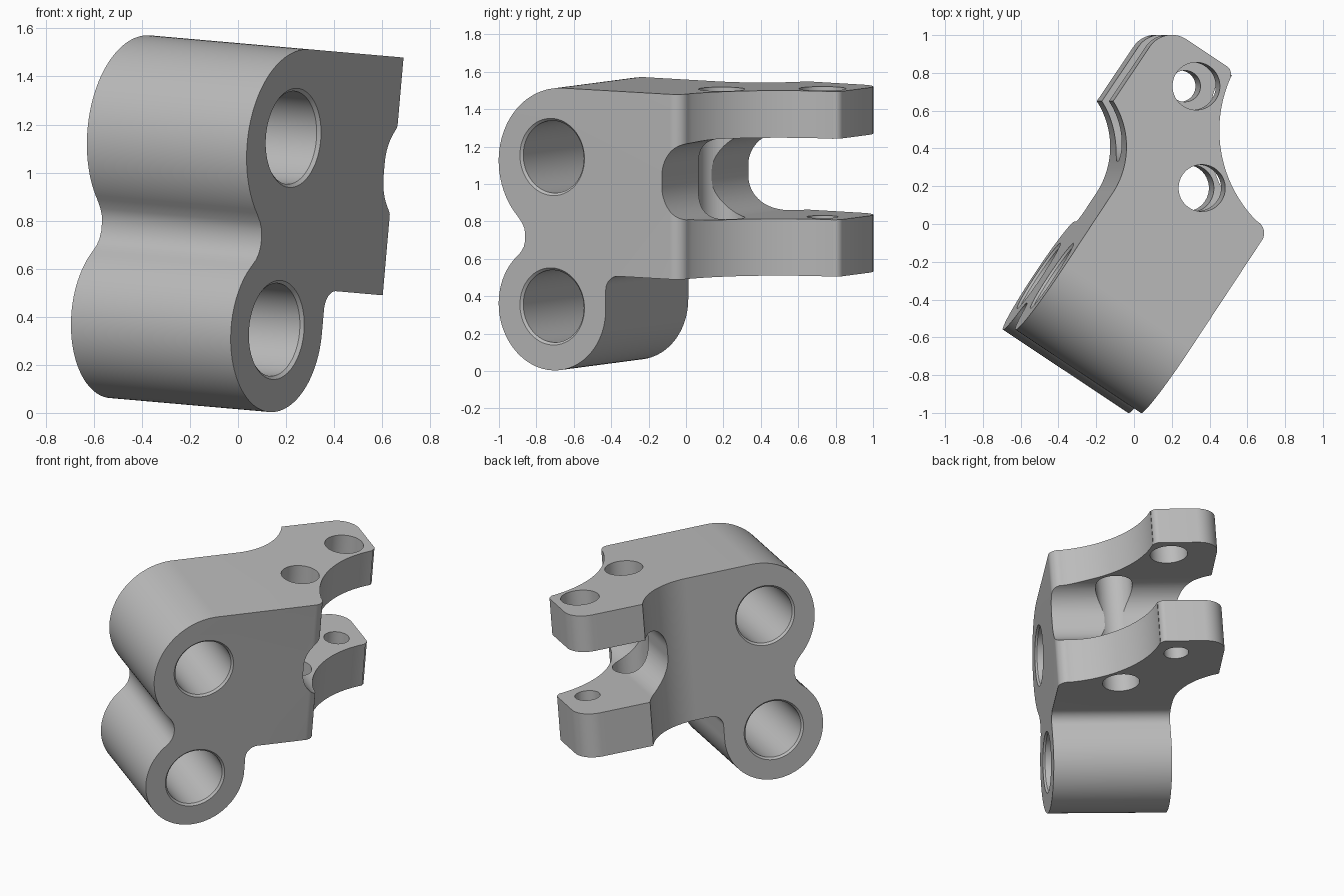
import bpy, bmesh
from math import radians, cos, sin
from mathutils import Matrix

cube = bpy.data.objects.get("Cube")
if cube:
    bpy.data.objects.remove(cube)


def arc(cx, cy, r, a0, a1, n=24):
    steps = [radians(a0 + (a1 - a0) * i / n) for i in range(n + 1)]
    return [(cx + r * cos(a), cy + r * sin(a)) for a in steps]


def loft(name, sections, across):
    """Skin matching 2D outlines; across=True stacks them along x, else along z."""
    bm = bmesh.new()
    rings = []
    for d, pts in sections:
        rings.append([bm.verts.new((d, p, q) if across else (p, q, d)) for p, q in pts])
    n = len(rings[0])
    for a, b in zip(rings, rings[1:]):
        for i in range(n):
            j = (i + 1) % n
            bm.faces.new((a[i], a[j], b[j], b[i]))
    bm.faces.new(rings[0])
    bm.faces.new(rings[-1])
    bmesh.ops.recalc_face_normals(bm, faces=bm.faces)
    mesh = bpy.data.meshes.new(name)
    bm.to_mesh(mesh)
    bm.free()
    ob = bpy.data.objects.new(name, mesh)
    bpy.context.collection.objects.link(ob)
    return ob


def hole(name, cx, cy, stations, across):
    return loft(name, [(d, arc(cx, cy, r, 0, 354.375, 63)) for d, r in stations], across)


def combine(target, cutter, operation):
    mod = target.modifiers.new(cutter.name, 'BOOLEAN')
    mod.object, mod.operation, mod.solver = cutter, operation, 'EXACT'
    bpy.context.view_layer.objects.active = target
    bpy.ops.object.modifier_apply(modifier=mod.name)
    bpy.data.objects.remove(cutter)


LEFT, RIGHT = -0.297, 0.503      # end faces of the lugs
BOTTOM, TOP = 0.54, 1.533        # underside and top of the arms
FRONT = -0.868

# Side outline: two rounded lugs, a waist between them, a thick plate behind
side = ([(0.95, TOP)]
        + arc(FRONT + 0.41, TOP - 0.41, 0.41, 90, 225, 40)
        + [(-0.718, 0.797), (-0.703, 0.767), (-0.698, 0.735),
           (-0.698, 0.705), (-0.707, 0.67), (-0.724, 0.642)]
        + arc(-0.525, 0.358, 0.343, 131, 360, 60)
        + arc(-0.102, 0.46, 0.08, 180, 90, 12)
        + [(0.95, BOTTOM)])
bracket = loft("clevis_bracket", [(-0.9, side), (0.9, side)], True)

# Plan outline: block narrowing through two sweeping curves into an offset arm
plan = ([(RIGHT, -1.2)]
        + arc(RIGHT - 0.07, 0.229, 0.07, 0, 90, 12)
        + arc(0.56, 0.965, 0.68, 258, 188, 40)
        + arc(-0.16, 0.85, 0.045, 15, 90, 8)
        + arc(-0.42, 0.755, 0.14, 90, 180, 16)
        + arc(LEFT - 0.444, 0, 0.444, 66.4, 0, 32)
        + [(LEFT, -1.2)])
combine(bracket, loft("plan_shape", [(-0.3, plan), (2, plan)], False), 'INTERSECT')

# Round-ended slot separating the two arms
low, high, back, r = 0.845, 1.28, 0.178, 0.19
slot = ([(1.2, high)]
        + arc(back + r, high - r, r, 90, 180)
        + arc(back + r, low + r, r, 180, 270)
        + [(1.2, low)])
combine(bracket, loft("slot_cutter", [(-1, slot), (1, slot)], True), 'DIFFERENCE')

# Chamfered bores through both lugs
bore, rim, c = 0.194, 0.207, 0.013
for name, height in (("upper_bore", 1.16), ("lower_bore", 0.358)):
    stations = [(LEFT - 0.1, rim), (LEFT, rim), (LEFT + c, bore),
                (RIGHT - c, bore), (RIGHT, rim), (RIGHT + 0.1, rim)]
    combine(bracket, hole(name, -0.525, height, stations, True), 'DIFFERENCE')

# Pin holes down through the arms; the lower tip hole is narrower
for name, x, y, radius, z0, z1 in (("inner_pin_hole", 0.084, 0.284, 0.124, 0.4, 1.7),
                                   ("upper_tip_hole", -0.239, 0.717, 0.126, 1.05, 1.7),
                                   ("lower_tip_hole", -0.239, 0.717, 0.083, 0.4, 1.05)):
    combine(bracket, hole(name, x, y, [(z0, radius), (z1, radius)], False), 'DIFFERENCE')

# Turn and lean the finished part
bracket.data.transform(Matrix.Rotation(radians(5), 4, 'Y') @ Matrix.Rotation(radians(-33.5), 4, 'Z'))

# Plain grey metal
grey = bpy.data.materials.new("grey_metal")
grey.use_nodes = True
colour = (0.5, 0.5, 0.5, 1)
grey.diffuse_color = colour
grey.node_tree.nodes["Principled BSDF"].inputs["Base Color"].default_value = colour
bracket.data.materials.clear()
bracket.data.materials.append(grey)

bpy.ops.object.select_all(action='DESELECT')
bracket.select_set(True)
bpy.context.view_layer.objects.active = bracket
bpy.ops.object.shade_smooth_by_angle(angle=radians(25))
